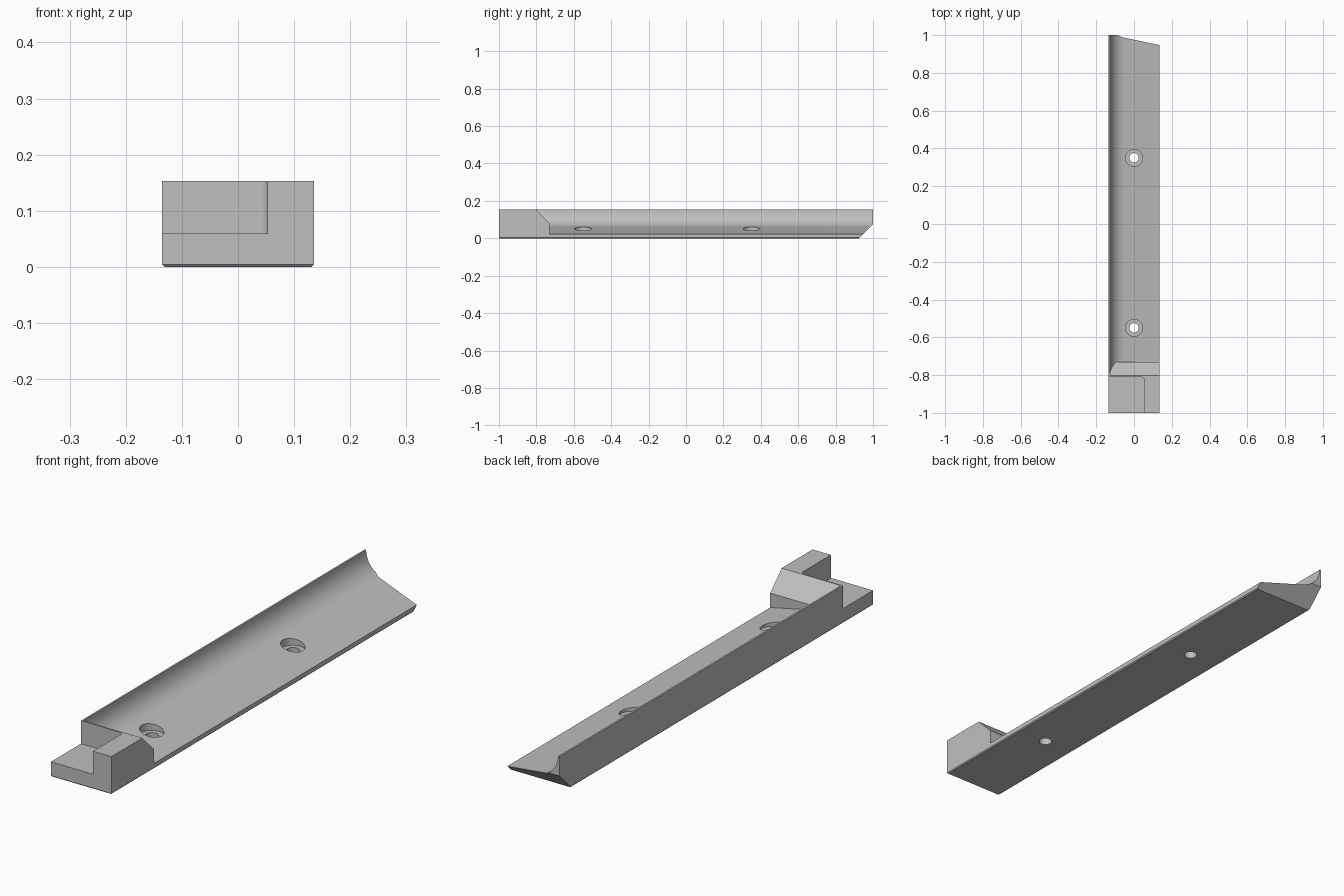
import bpy, bmesh
from math import sin, cos, tan, radians

if "Cube" in bpy.data.objects:
    bpy.data.objects.remove(bpy.data.objects["Cube"])

HALF_W, TOP = 0.135, 0.153
TILT = radians(12)          # slope of the channel floor
EDGE_Z = 0.022              # floor height at the open edge

grey = bpy.data.materials.new("plain_grey")
grey.use_nodes = True
grey.diffuse_color = (0.52, 0.52, 0.52, 1)
grey.node_tree.nodes["Principled BSDF"].inputs["Base Color"].default_value = (0.52, 0.52, 0.52, 1)


def prism(name, points, axis, lo, hi):
    """Closed prism: 2D profile swept along the given axis."""
    def place(p, t):
        return {"x": (t, p[0], p[1]), "y": (p[0], t, p[1]), "z": (p[0], p[1], t)}[axis]
    bm = bmesh.new()
    a = [bm.verts.new(place(p, lo)) for p in points]
    b = [bm.verts.new(place(p, hi)) for p in points]
    bm.faces.new(a)
    bm.faces.new(b[::-1])
    for i in range(len(a)):
        j = (i + 1) % len(a)
        bm.faces.new((a[i], b[i], b[j], a[j]))
    bmesh.ops.recalc_face_normals(bm, faces=bm.faces)
    mesh = bpy.data.meshes.new(name)
    bm.to_mesh(mesh)
    bm.free()
    mesh.materials.append(grey)
    obj = bpy.data.objects.new(name, mesh)
    bpy.context.collection.objects.link(obj)
    return obj


def arc(cx, cy, r, start, end, steps):
    angles = [start + (end - start) * i / steps for i in range(steps + 1)]
    return [(cx + r * cos(t), cy + r * sin(t)) for t in angles]


def combine(obj, tool, operation):
    """Apply a boolean and discard the tool."""
    tool.hide_render = True
    mod = obj.modifiers.new("cut", 'BOOLEAN')
    mod.operation, mod.solver, mod.object = operation, 'EXACT', tool
    bpy.ops.object.select_all(action='DESELECT')
    bpy.context.view_layer.objects.active = obj
    obj.select_set(True)
    bpy.ops.object.modifier_apply(modifier=mod.name)
    bpy.data.objects.remove(tool)


# Solid bar with an undercut rear end
rail = prism("rail", [(-1, 0), (0.925, 0), (1, 0.075), (1, TOP), (-1, TOP)],
             "x", -HALF_W, HALF_W)

# Fine chamfer on the front and side bottom edges
bm = bmesh.new()
bm.from_mesh(rail.data)
low = [e for e in bm.edges if all(v.co.z < 0.001 for v in e.verts)
       and any(v.co.y < -0.9 for v in e.verts)]
bmesh.ops.bevel(bm, geom=low, offset=0.004, offset_type='OFFSET', segments=1,
                profile=0.5, affect='EDGES')
bm.to_mesh(rail.data)
bm.free()

# Channel: thin wall, concave fillet, tilted floor
R = 0.0927
lip = -0.128
fillet = arc(lip + R, TOP, R, radians(180), radians(270) - TILT, 20)
floor_end = (0.2, EDGE_Z - (0.2 - HALF_W) * tan(TILT))
channel = prism("channel_cutter", [(lip, 0.3)] + fillet + [floor_end, (0.2, 0.3)],
                "y", -1.05, 1.1)
# Limits the channel with an upright step and a sloped face above it
limit = prism("channel_limit", [(-0.73, -0.1), (1.2, -0.1), (1.2, 0.2), (-0.85, 0.2), (-0.73, 0.08)],
              "x", -0.4, 0.4)
combine(channel, limit, 'INTERSECT')
combine(rail, channel, 'DIFFERENCE')

# Notch in the front block with one rounded inner corner
r = 0.015
nx, ny = 0.053, -0.809
corner = arc(nx - r, ny - r, r, 0, radians(90), 8)
notch = prism("notch_cutter", [(-0.2, -1.1), (nx, -1.1)] + corner + [(-0.2, ny)],
              "z", 0.06, 0.3)
combine(rail, notch, 'DIFFERENCE')

# Counterbored screw holes
for y in (-0.55, 0.35):
    for radius, bottom in ((0.045, 0.03), (0.025, -0.1)):
        ring = arc(0, y, radius, 0, radians(360), 40)[:-1]
        combine(rail, prism("hole_cutter", ring, "z", bottom, 0.2), 'DIFFERENCE')

bpy.ops.object.select_all(action='DESELECT')
bpy.context.view_layer.objects.active = rail
rail.select_set(True)
bpy.ops.object.shade_smooth_by_angle(angle=radians(25))
